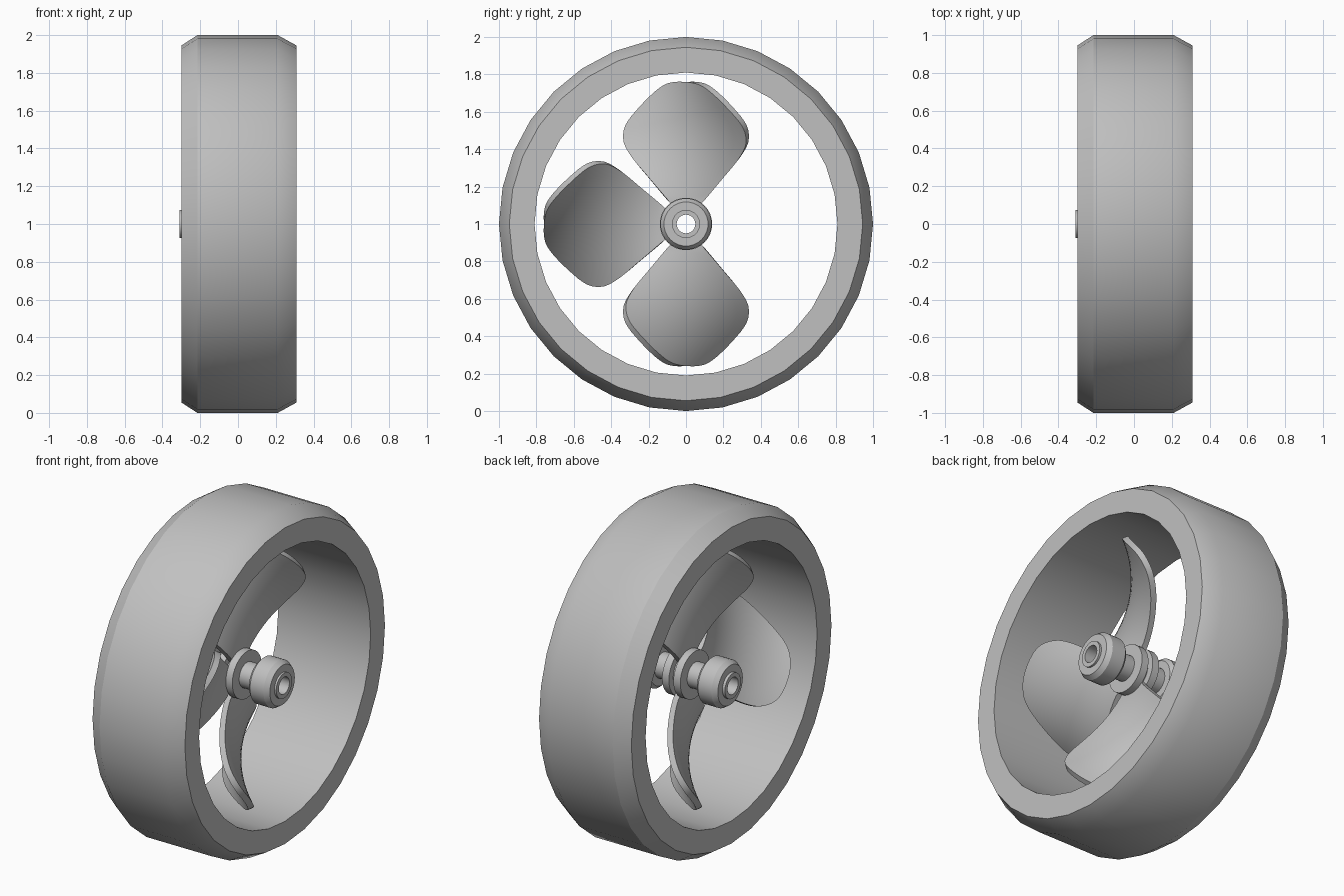
import bpy, math

cube = bpy.data.objects.get("Cube")
if cube:
    bpy.data.objects.remove(cube, do_unlink=True)

AXLE_Z = 1.0

grey = bpy.data.materials.new("plain_grey")
grey.use_nodes = True
COLOUR = (0.53, 0.53, 0.53, 1)
grey.diffuse_color = COLOUR
grey.node_tree.nodes["Principled BSDF"].inputs["Base Color"].default_value = COLOUR


def add_object(name, verts, faces, thickness=0.0, turn=0.0):
    mesh = bpy.data.meshes.new(name)
    mesh.from_pydata(verts, [], faces)
    mesh.materials.append(grey)
    obj = bpy.data.objects.new(name, mesh)
    bpy.context.collection.objects.link(obj)
    obj.location.z = AXLE_Z
    obj.rotation_euler.x = turn
    bpy.ops.object.select_all(action='DESELECT')
    obj.select_set(True)
    bpy.context.view_layer.objects.active = obj
    if thickness:
        solid = obj.modifiers.new("thickness", 'SOLIDIFY')
        solid.thickness = thickness
        solid.offset = 0
        bpy.ops.object.modifier_apply(modifier=solid.name)
    bpy.ops.object.mode_set(mode='EDIT')
    bpy.ops.mesh.select_all(action='SELECT')
    bpy.ops.mesh.normals_make_consistent(inside=False)
    bpy.ops.object.mode_set(mode='OBJECT')
    bpy.ops.object.shade_smooth_by_angle(angle=math.radians(30))
    return obj


def lathe(name, profile, sides=32):
    """Turn a closed (x, radius) profile around the x axis."""
    n = len(profile)
    verts, faces = [], []
    for i in range(sides):
        a = math.tau * i / sides
        verts += [(x, r * math.sin(a), r * math.cos(a)) for x, r in profile]
        k = (i + 1) % sides
        faces += [(i * n + j, i * n + (j + 1) % n, k * n + (j + 1) % n, k * n + j)
                  for j in range(n)]
    return add_object(name, verts, faces)


def smooth_points(points, steps):
    """Catmull-Rom curve through the points."""
    pts = [points[0]] + points + [points[-1]]
    out = []
    for a, b, c, d in zip(pts, pts[1:], pts[2:], pts[3:]):
        for s in range(steps):
            t = s / steps
            out.append([0.5 * (2 * q + (r - p) * t + (2 * p - 5 * q + 4 * r - s4) * t * t
                               + (3 * q - p - 3 * r + s4) * t ** 3)
                        for p, q, r, s4 in zip(a, b, c, d)])
    return out + [points[-1]]


# Outer duct with bevelled rims
lathe("duct_ring", [(-0.3, 0.81), (-0.3, 0.945), (-0.215, 1), (0.21, 1),
                    (0.31, 0.945), (0.31, 0.81)])

# Hollow shaft, end sleeves and grooved hub
lathe("shaft", [(-0.31, 0.05), (-0.31, 0.075), (0.305, 0.075), (0.305, 0.05)])
for side, label in ((1, "left"), (-1, "right")):
    sleeve = [(0.155, 0.07), (0.155, 0.118), (0.175, 0.137), (0.265, 0.137),
              (0.293, 0.118), (0.293, 0.07)]
    lathe(label + "_sleeve", [(side * x, r) for x, r in sleeve])
    flange = [(0.015, 0.07), (0.015, 0.14), (0.06, 0.14), (0.06, 0.07)]
    lathe(label + "_hub_flange", [(side * x, r) for x, r in flange])
lathe("hub_core", [(-0.03, 0.07), (-0.03, 0.1), (0.03, 0.1), (0.03, 0.07)])

# Twisted blades: (radius, half chord) from root to tip
OUTLINE = [(0.08, 0.06), (0.13, 0.1), (0.25, 0.205), (0.37, 0.32), (0.45, 0.375),
           (0.54, 0.38), (0.65, 0.305), (0.72, 0.22), (0.75, 0.14), (0.76, 0.04)]
COLUMNS = 10
rows = smooth_points(OUTLINE, 4)
verts, faces = [], []
for r, chord in rows:
    twist = math.radians(90) * max(r - 0.13, 0)
    for c in range(COLUMNS + 1):
        s = chord * (2 * c / COLUMNS - 1)
        verts.append((s * math.sin(twist), s * math.cos(twist), r))
width = COLUMNS + 1
for i in range(len(rows) - 1):
    for c in range(COLUMNS):
        k = i * width + c
        faces.append((k, k + 1, k + width + 1, k + width))
for i, label in enumerate(("top", "front", "bottom")):
    add_object(label + "_blade", verts, faces, thickness=0.035, turn=i * math.pi / 2)
